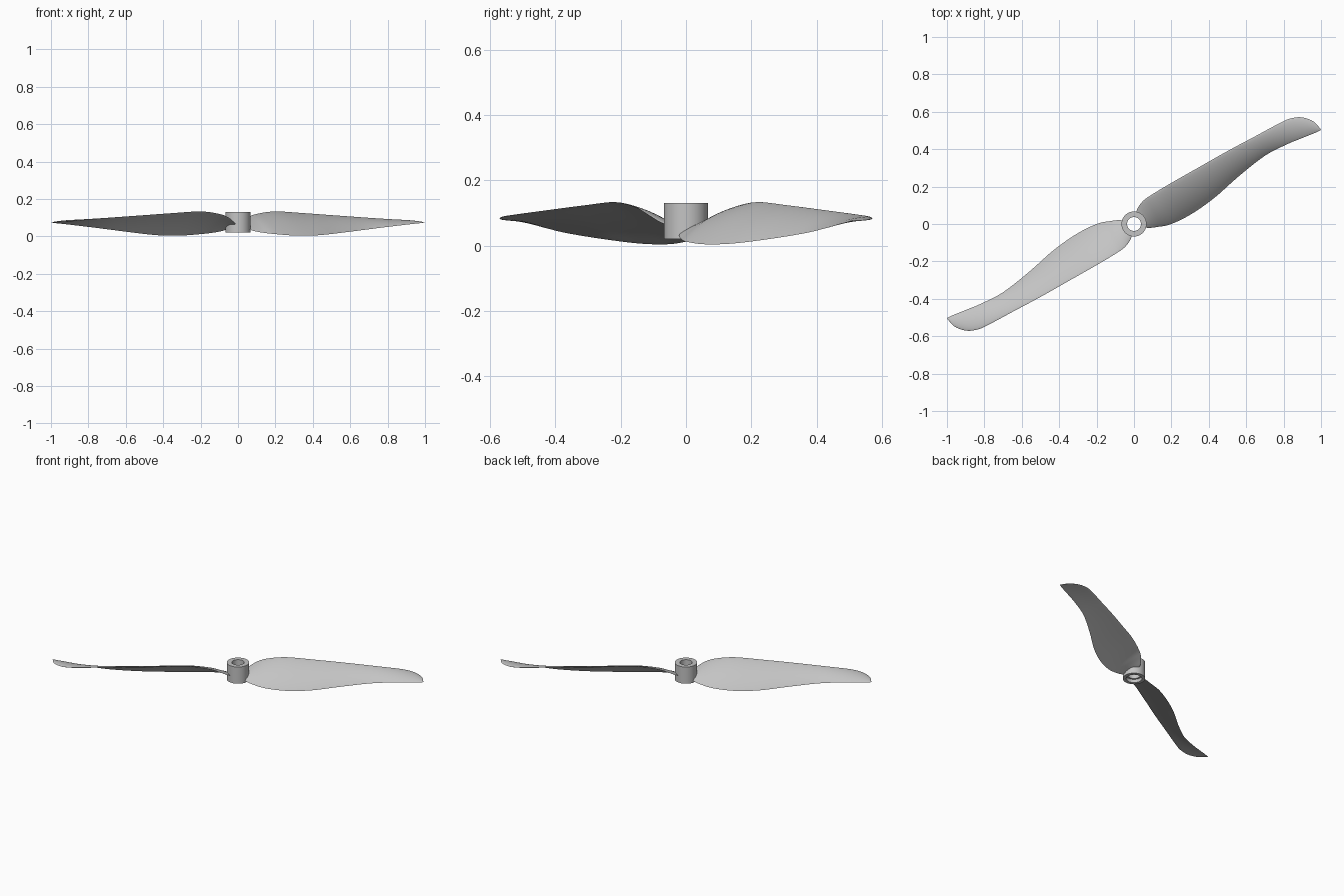
import bpy, bmesh, math
from mathutils import Vector

default_cube = bpy.data.objects.get("Cube")
if default_cube:
    bpy.data.objects.remove(default_cube, do_unlink=True)

# One plain grey plastic for the whole model
grey = bpy.data.materials.new("light_grey")
grey.use_nodes = True
colour = (0.55, 0.55, 0.55, 1)
grey.diffuse_color = colour
grey.node_tree.nodes["Principled BSDF"].inputs["Base Color"].default_value = colour


def finish(bm, name, angle):
    """Turn a bmesh into a smooth-shaded object."""
    bmesh.ops.recalc_face_normals(bm, faces=bm.faces)
    mesh = bpy.data.meshes.new(name)
    bm.to_mesh(mesh)
    bm.free()
    mesh.materials.append(grey)
    obj = bpy.data.objects.new(name, mesh)
    bpy.context.collection.objects.link(obj)
    bpy.ops.object.select_all(action="DESELECT")
    obj.select_set(True)
    bpy.context.view_layer.objects.active = obj
    bpy.ops.object.shade_smooth_by_angle(angle=math.radians(angle))
    return obj


def skin(bm, loops, closed):
    """Bridge equal-length closed loops of points with quads."""
    rings = [[bm.verts.new(p) for p in loop] for loop in loops]
    pairs = list(zip(rings, rings[1:]))
    if closed:
        pairs.append((rings[-1], rings[0]))
    for a, b in pairs:
        for i in range(len(a)):
            j = (i + 1) % len(a)
            bm.faces.new((a[i], a[j], b[j], b[i]))
    if not closed:
        bm.faces.new(rings[0])
        bm.faces.new(rings[-1])


def spline(points, steps):
    """Smooth curve through the points."""
    pts = [Vector(p) for p in points]
    pts = [2 * pts[0] - pts[1]] + pts + [2 * pts[-1] - pts[-2]]
    out = []
    for a, b, c, d in zip(pts, pts[1:], pts[2:], pts[3:]):
        for k in range(steps):
            t = k / steps
            out.append(b + 0.5 * t * (c - a + t * (2 * a - 5 * b + 4 * c - d
                                                   + t * (3 * (b - c) + d - a))))
    return out + [pts[-2]]


# Hub: a turned ring with a bore and a wider recess underneath
profile = [(.067, .02), (.067, .13), (.037, .13), (.037, .042), (.047, .042), (.047, .02)]
SIDES = 64
turned = [[(r * math.cos(math.tau * i / SIDES), r * math.sin(math.tau * i / SIDES), z)
           for i in range(SIDES)] for r, z in profile]
bm = bmesh.new()
skin(bm, turned, True)
finish(bm, "hub", 30)

# Blade edges from root to tip
leading = [(.01, .056, .062), (.02, .085, .075), (.05, .125, .1), (.1, .16, .12),
           (.2, .22, .133), (.35, .305, .124), (.5, .39, .113), (.65, .47, .102),
           (.78, .54, .092), (.84, .565, .087), (.9, .57, .082), (.96, .548, .078),
           (.998, .507, .075)]
trailing = [(.06, -.018, .037), (.08, -.021, .03), (.13, -.015, .02), (.2, 0, .012),
            (.31, .055, .004), (.43, .14, .006), (.56, .255, .02), (.7, .365, .038),
            (.82, .427, .053), (.88, .452, .06), (.93, .472, .066), (.97, .488, .07),
            (.999, .502, .074)]
SPAN = Vector((.87, .49, 0))
COLS = 14


def section(front, back):
    """Thin cambered aerofoil between the two edges."""
    chord = back - front
    up = SPAN.cross(chord).normalized()
    if up.z < 0:
        up.negate()
    upper, lower = [], []
    for i in range(COLS + 1):
        u = (1 - math.cos(math.pi * i / COLS)) / 2
        mid = front + chord * u + up * chord.length * .22 * u * (1 - u)
        half = min(.006, chord.length * .06) * 1.9 * math.sqrt(u) * (1 - u) ** .7
        for side, sign in ((upper, 1), (lower, -1)):
            p = mid + up * half * sign
            reach = math.hypot(p.x, p.y)
            if reach < .052:  # keep the root out of the bore
                p.x *= .052 / reach
                p.y *= .052 / reach
            side.append(p)
    return upper + lower[-2:0:-1]


# Two blades, half a turn apart
for name, turn in (("left_blade", 0), ("right_blade", math.pi)):
    bm = bmesh.new()
    skin(bm, [section(f, b) for f, b in zip(spline(leading, 5), spline(trailing, 5))], False)
    blade = finish(bm, name, 50)
    blade.rotation_euler.z = turn
